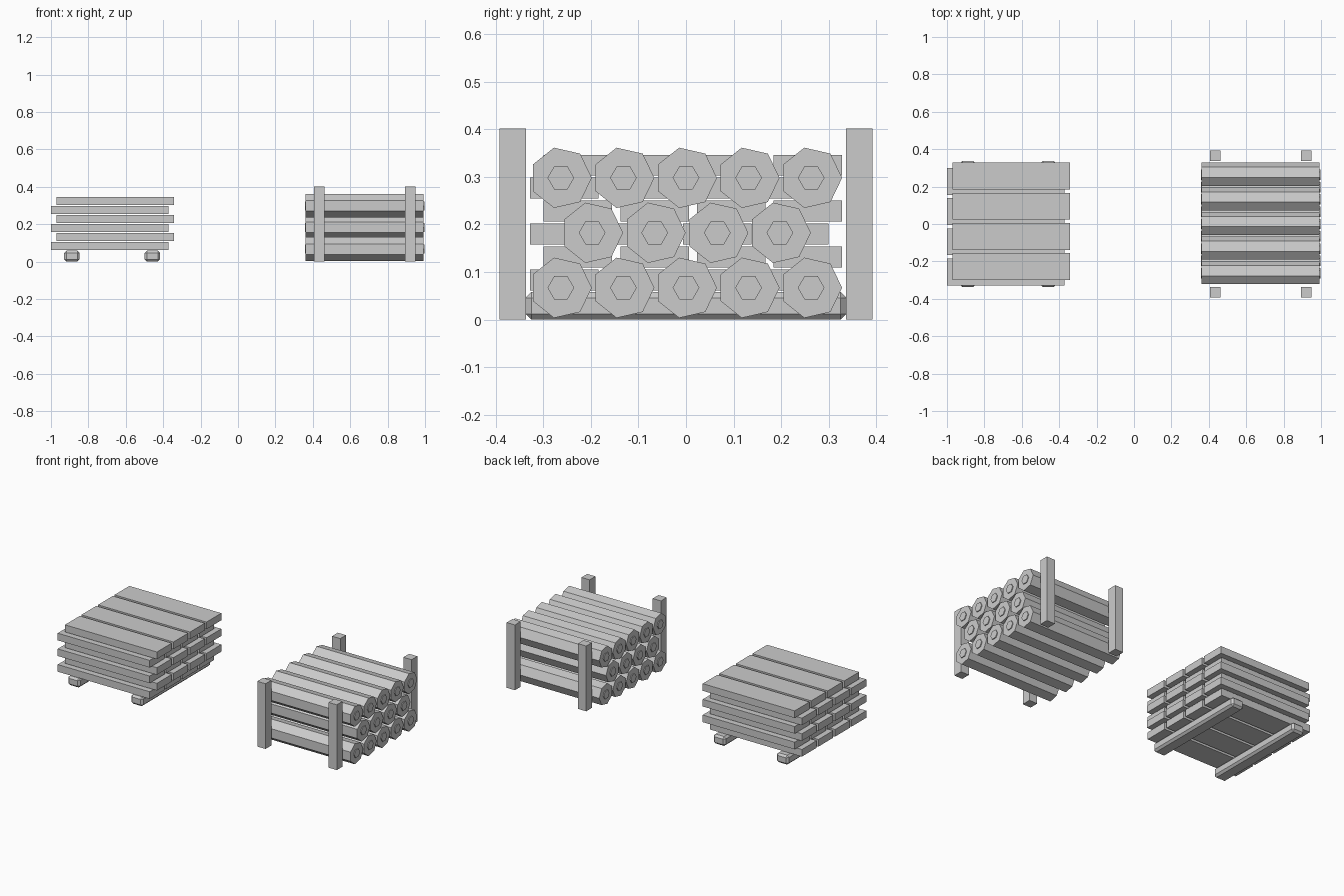
import bpy, bmesh, math

if "Cube" in bpy.data.objects:
    bpy.data.objects.remove(bpy.data.objects["Cube"])

# One plain grey for the whole model
grey = bpy.data.materials.new("plain grey")
grey.diffuse_color = (0.6, 0.6, 0.6, 1)
grey.use_nodes = True
grey.node_tree.nodes["Principled BSDF"].inputs["Base Color"].default_value = grey.diffuse_color


def add_object(name, bm):
    bmesh.ops.recalc_face_normals(bm, faces=bm.faces[:])
    mesh = bpy.data.meshes.new(name)
    bm.to_mesh(mesh)
    bm.free()
    mesh.materials.append(grey)
    ob = bpy.data.objects.new(name, mesh)
    bpy.context.collection.objects.link(ob)
    return ob


def box(name, centre, size, bevel=0):
    bm = bmesh.new()
    bmesh.ops.create_cube(bm, size=1)
    bmesh.ops.scale(bm, vec=size, verts=bm.verts)
    if bevel:
        bmesh.ops.bevel(bm, geom=bm.edges[:], offset=bevel, segments=1,
                        affect='EDGES', profile=0.5)
    ob = add_object(name, bm)
    ob.location = centre
    return ob


def prism(bm, sides, radius, x0, x1):
    """Closed prism along x with its first corner pointing to +y."""
    rings = [[bm.verts.new((x, radius * math.cos(2 * math.pi * i / sides),
                            radius * math.sin(2 * math.pi * i / sides)))
              for i in range(sides)] for x in (x0, x1)]
    for ring in rings:
        bm.faces.new(ring)
    a, b = rings
    for i in range(sides):
        j = (i + 1) % sides
        bm.faces.new((a[i], a[j], b[j], b[i]))


# Plank stack: six layers of four boards, alternately shifted
PLANK_X, LENGTH, WIDTH, PITCH = -0.6715, 0.627, 0.144, 0.161
for layer in range(6):
    shift = -0.0145 if layer % 2 == 0 else 0.0145
    z = 0.083 + layer * 0.0483
    for i in range(4):
        box("plank", (PLANK_X + shift, shift + (i - 1.5) * PITCH, z),
            (LENGTH, WIDTH, 0.044))

# Chamfered runners under the planks
for x in (-0.888, -0.458):
    box("runner", (x, 0, 0.029), (0.082, 0.674, 0.058), 0.012)

# Log pile: rows of 5, 4 and 5 seven-sided logs with hexagonal heartwood ends
LOG_X, HALF = 0.677, 0.315
for row, count in enumerate((5, 4, 5)):
    for i in range(count):
        y = (i - (count - 1) / 2) * 0.1315
        z = 0.067 + row * 0.1155
        log = bmesh.new()
        prism(log, 7, 0.065, -HALF, HALF)
        add_object("log", log).location = (LOG_X, y, z)
        ends = bmesh.new()
        for s in (-1, 1):
            prism(ends, 6, 0.028, s * (HALF - 0.003), s * (HALF + 0.005))
        add_object("log_heartwood", ends).location = (LOG_X, y, z)

# Four upright posts holding the logs
for sx in (-1, 1):
    for sy in (-1, 1):
        box("post", (LOG_X + sx * 0.243, sy * 0.364, 0.201),
            (0.056, 0.056, 0.402))
